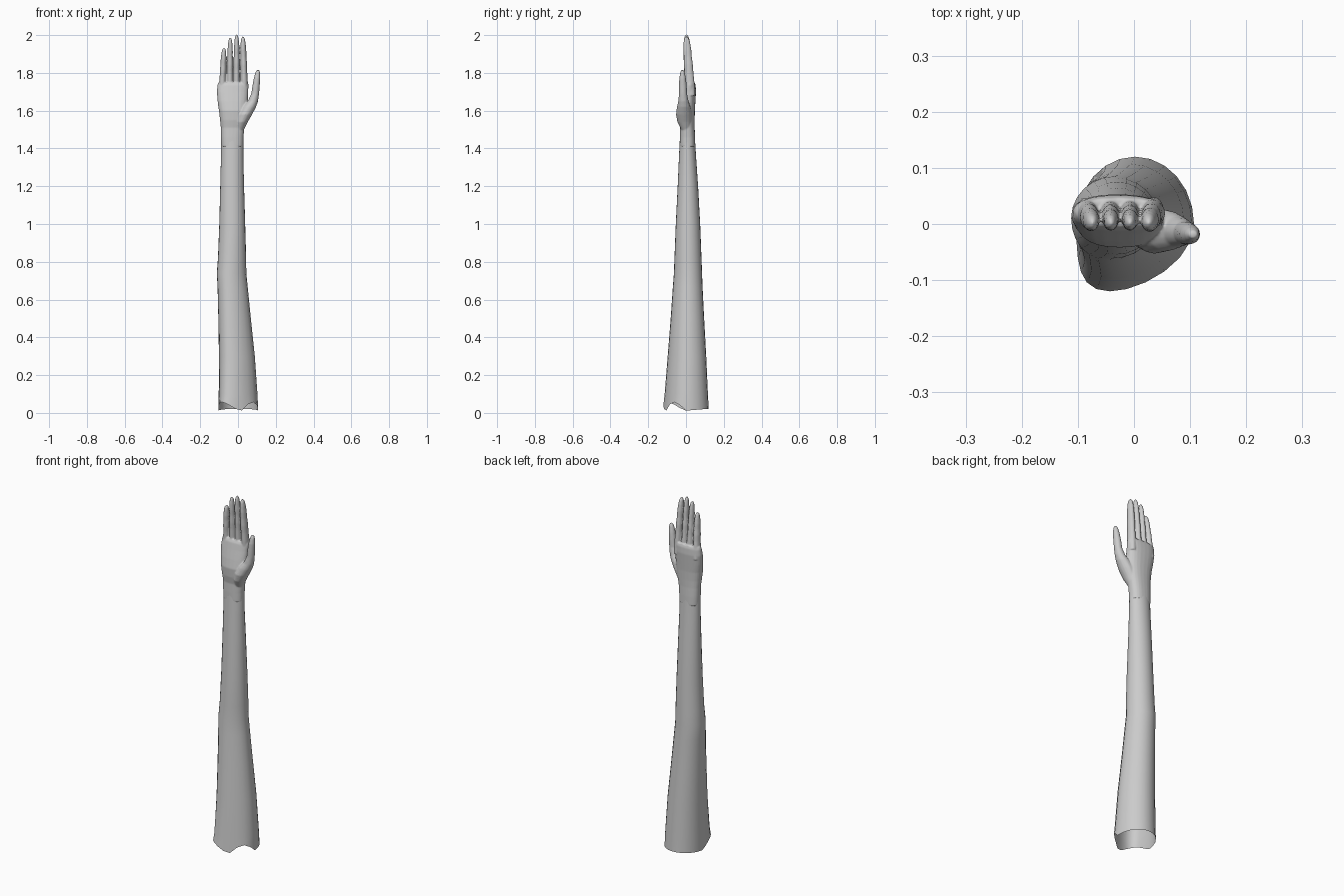
import bpy, bmesh, math


def spow(v, p):
    return math.copysign(abs(v) ** p, v)


def loft(bm, rings, sides=24, square=1.0, cap=True):
    """Skin horizontal rings given as (z, x_min, x_max, y_min, y_max, front_skew)."""
    loops = []
    for z, x0, x1, y0, y1, *skew in rings:
        loop = []
        for i in range(sides):
            a = 2 * math.pi * i / sides
            c, s = spow(math.cos(a), square), spow(math.sin(a), square)
            shift = (skew[0] if skew else 0) * max(0, -s) ** 2
            loop.append(bm.verts.new(((x0 + x1) / 2 + (x1 - x0) / 2 * c + shift,
                                      (y0 + y1) / 2 + (y1 - y0) / 2 * s, z)))
        loops.append(loop)
    for lo, hi in zip(loops, loops[1:]):
        for i in range(sides):
            j = (i + 1) % sides
            bm.faces.new((lo[i], lo[j], hi[j], hi[i]))
    if cap:
        bm.faces.new(loops[0][::-1])
        bm.faces.new(loops[-1])
    return loops


def finish(bm, name):
    mesh = bpy.data.meshes.new(name)
    bm.to_mesh(mesh)
    bm.free()
    obj = bpy.data.objects.new(name, mesh)
    bpy.context.collection.objects.link(obj)
    for p in mesh.polygons:
        p.use_smooth = True
    return obj


# Arm: open tube from the shoulder cut to the wrist
arm_rings = [
    (0.00, -0.103, 0.107, -0.120, 0.120, -0.045),
    (0.10, -0.102, 0.103, -0.113, 0.116, -0.040),
    (0.30, -0.101, 0.089, -0.097, 0.107, -0.030),
    (0.50, -0.104, 0.068, -0.081, 0.096, -0.022),
    (0.66, -0.108, 0.052, -0.070, 0.088, -0.015),
    (0.74, -0.112, 0.044, -0.064, 0.085, -0.010),
    (0.82, -0.106, 0.043, -0.061, 0.082, -0.005),
    (1.00, -0.099, 0.038, -0.054, 0.075, 0),
    (1.20, -0.094, 0.032, -0.044, 0.064, 0),
    (1.36, -0.090, 0.028, -0.037, 0.053, 0),
    (1.46, -0.089, 0.028, -0.032, 0.047, 0),
]
bm = bmesh.new()
rim = loft(bm, arm_rings, cap=False)[0]
# Ragged rim: two notches on the front, nearly level at the back
low = -1.1
for i, v in enumerate(rim):
    a = 2 * math.pi * i / len(rim)
    if a > math.pi:
        a -= 2 * math.pi
        w = a / low if a > low else (a + math.pi) / (math.pi + low)
        v.co.z = 0.005 + 0.052 * math.sin(math.pi * w)
    else:
        v.co.z = 0.012 + 0.01 * math.sin(a)
finish(bm, "arm")

# Hand: overlapping closed volumes fused by a voxel remesh
bm = bmesh.new()
palm_rings = [
    (1.41, -0.088, 0.027, -0.033, 0.049),
    (1.46, -0.090, 0.029, -0.033, 0.048),
    (1.51, -0.091, 0.034, -0.032, 0.046),
    (1.55, -0.095, 0.043, -0.039, 0.046),
    (1.60, -0.101, 0.050, -0.042, 0.047),
    (1.65, -0.108, 0.052, -0.032, 0.050),
    (1.70, -0.112, 0.054, -0.020, 0.053),
    (1.735, -0.109, 0.056, -0.012, 0.051),
    (1.75, -0.104, 0.053, -0.004, 0.046),
]
loft(bm, palm_rings, square=0.85)

# Thumb with the fleshy mound at its base
loft(bm, [
    (1.50, -0.015, 0.032, -0.026, 0.025),
    (1.54, -0.012, 0.052, -0.046, 0.030),
    (1.58, -0.002, 0.075, -0.053, 0.030),
    (1.62, 0.022, 0.096, -0.048, 0.024),
    (1.65, 0.052, 0.106, -0.041, 0.014),
    (1.69, 0.070, 0.112, -0.037, 0.006),
    (1.73, 0.076, 0.115, -0.037, 0.004),
    (1.77, 0.083, 0.118, -0.036, 0.000),
    (1.80, 0.091, 0.117, -0.031, -0.006),
    (1.815, 0.098, 0.113, -0.025, -0.012),
], sides=16)

# Fingers: (base x, tip x, tip z, half width)
profile = [(0, 1.0), (0.25, 1.03), (0.40, 0.95), (0.53, 0.97), (0.66, 0.86),
           (0.77, 0.86), (0.88, 0.74), (0.95, 0.58), (0.985, 0.36), (1, 0.12)]
for bx, tx, tip, r in [(-0.085, -0.074, 1.932, 0.0175), (-0.043, -0.041, 1.987, 0.0165),
                       (-0.008, -0.007, 2.003, 0.0165), (0.035, 0.026, 1.992, 0.0185)]:
    base = 1.68
    rings = []
    for t, k in profile:
        x, y, z = bx + (tx - bx) * t, 0.024 - 0.022 * t, base + (tip - base) * t
        h = r * k
        rings.append((z, x - h, x + h, y - h * 1.35, y + h * 1.35))
    loft(bm, rings, sides=16)

hand = finish(bm, "hand")
remesh = hand.modifiers.new("fuse", 'REMESH')
remesh.mode = 'VOXEL'
remesh.voxel_size = 0.0035
remesh.use_smooth_shade = True
soften = hand.modifiers.new("soften", 'SMOOTH')
soften.factor = 0.5
soften.iterations = 5
